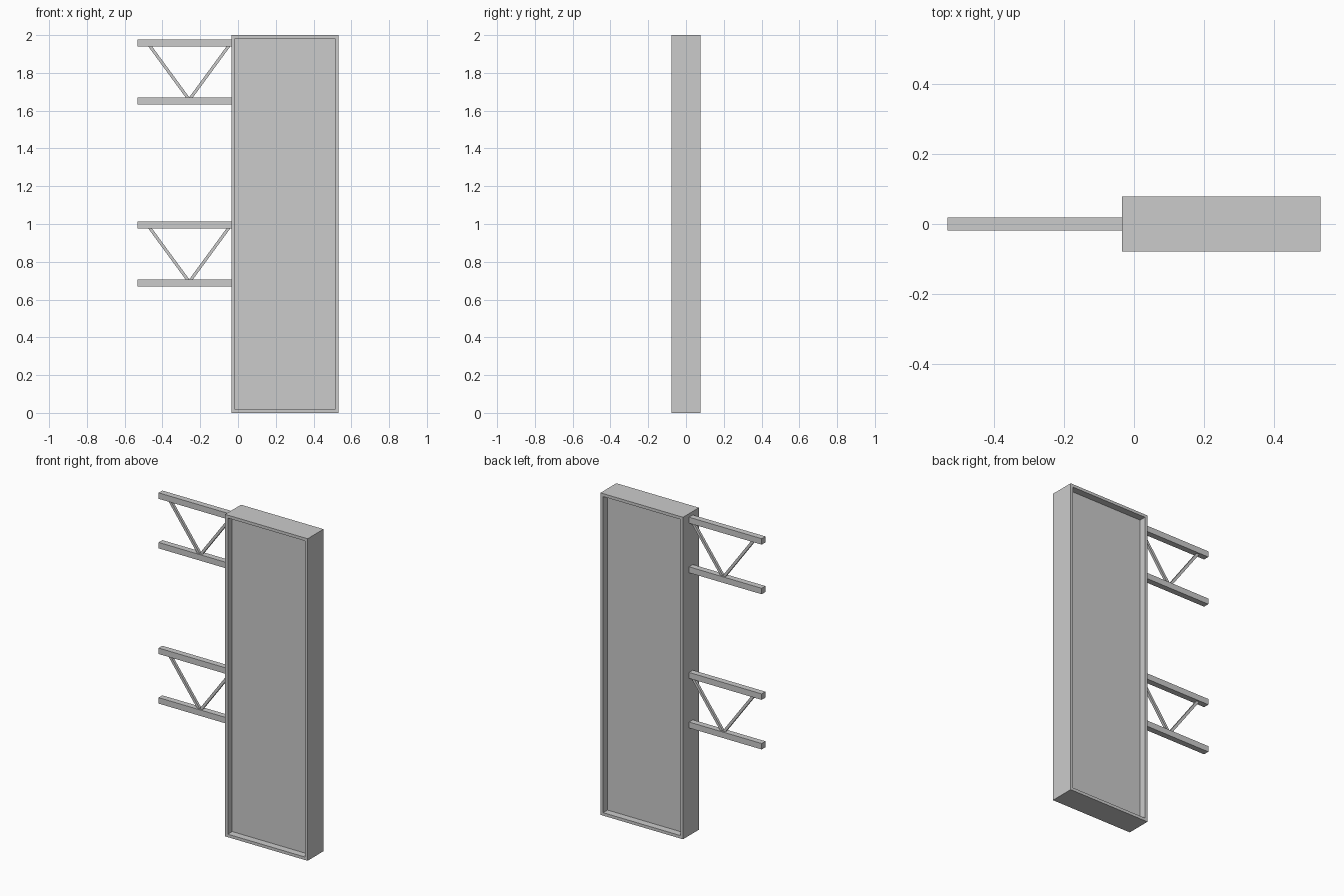
import bpy, bmesh
from mathutils import Vector

if "Cube" in bpy.data.objects:
    bpy.data.objects.remove(bpy.data.objects["Cube"])


def finish(bm, name):
    mesh = bpy.data.meshes.new(name)
    bmesh.ops.recalc_face_normals(bm, faces=bm.faces)
    bm.to_mesh(mesh)
    bm.free()
    obj = bpy.data.objects.new(name, mesh)
    bpy.context.collection.objects.link(obj)
    return obj


def box_bm(lo, hi):
    lo, hi = Vector(lo), Vector(hi)
    bm = bmesh.new()
    bmesh.ops.create_cube(bm, size=1)
    for v in bm.verts:
        v.co = Vector(c * s for c, s in zip(v.co, hi - lo)) + (lo + hi) / 2
    return bm


LEFT, RIGHT, WALL = -0.533, 0.533, -0.034   # outer ends and wall of the cabinet
DEPTH, RIM, RECESS = 0.078, 0.026, 0.043
BAR = 0.037                                  # square bar thickness

# Cabinet with a recessed panel on front and back
bm = box_bm((WALL, -DEPTH, 0), (RIGHT, DEPTH, 2))
for face in [f for f in bm.faces if abs(f.normal.y) > 0.9]:
    inward = -face.normal.copy() * RECESS
    bmesh.ops.inset_region(bm, faces=[face], thickness=RIM)
    ring = bmesh.ops.extrude_discrete_faces(bm, faces=[face])["faces"]
    bmesh.ops.translate(bm, vec=inward, verts=ring[0].verts)
finish(bm, "sign_cabinet")


def bar(name, z):
    finish(box_bm((LEFT, -BAR / 2, z - BAR / 2), (WALL, BAR / 2, z + BAR / 2)), name)


def brace(name, a, b, t=0.016):
    a, b = Vector(a), Vector(b)
    d = b - a
    bm = box_bm((-t / 2, -t / 2, -d.length / 2), (t / 2, t / 2, d.length / 2))
    obj = finish(bm, name)
    obj.location = (a + b) / 2
    obj.rotation_euler = d.to_track_quat('Z', 'Y').to_euler()


# Two wall brackets: a pair of bars joined by a V of thin braces
for label, z_low in (("lower", 0.687), ("upper", 1.651)):
    z_high = z_low + 0.308
    bar(label + "_bracket_bottom_bar", z_low)
    bar(label + "_bracket_top_bar", z_high)
    for side, s in (("left", -1), ("right", 1)):
        brace(f"{label}_bracket_{side}_brace",
              (-0.258 + s * 0.004, 0, z_low + 0.012),
              (-0.258 + s * 0.212, 0, z_high - 0.012))
